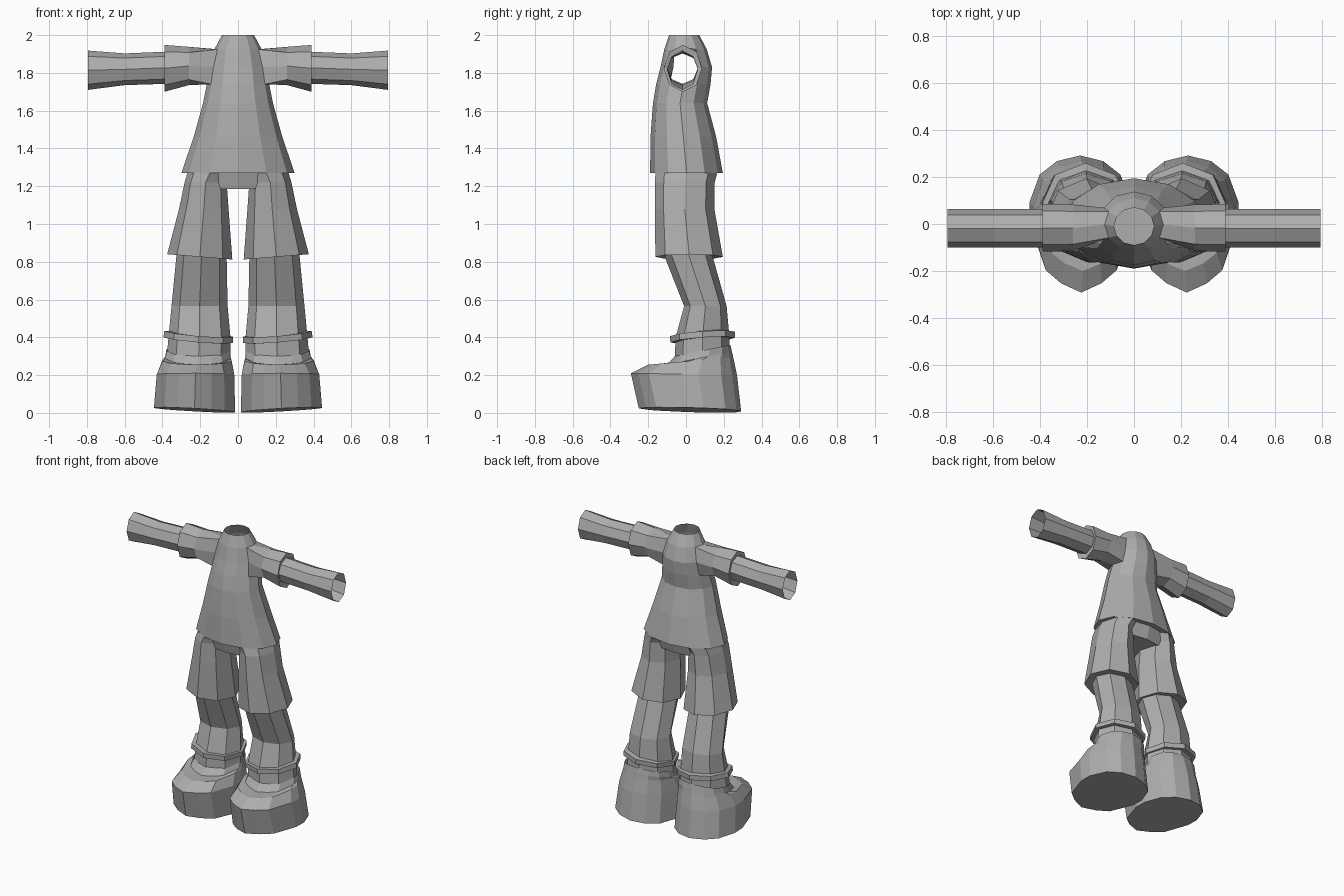
import bpy, bmesh, math

if "Cube" in bpy.data.objects:
    bpy.data.objects.remove(bpy.data.objects["Cube"])

grey = bpy.data.materials.new("grey")
grey.diffuse_color = (0.42, 0.42, 0.42, 1)
grey.use_nodes = True
grey.node_tree.nodes["Principled BSDF"].inputs["Base Color"].default_value = grey.diffuse_color


def finish(bm, name, mirror=False):
    bmesh.ops.recalc_face_normals(bm, faces=bm.faces)
    me = bpy.data.meshes.new(name)
    bm.to_mesh(me)
    bm.free()
    me.materials.append(grey)
    ob = bpy.data.objects.new(name, me)
    bpy.context.collection.objects.link(ob)
    if mirror:
        mod = ob.modifiers.new("mirror", 'MIRROR')
        mod.use_mirror_merge = False
    return ob


def circle(n):
    return [(math.cos(math.tau * k / n), math.sin(math.tau * k / n)) for k in range(n)]


def ring(bm, shape, x0, x1, y0, y1, z, tx=0.0, ty=0.0):
    """Fit a unit outline to a box at height z, tilted by tx along x and ty along y."""
    cx, rx, cy, ry = (x0 + x1) / 2, (x1 - x0) / 2, (y0 + y1) / 2, (y1 - y0) / 2
    return [bm.verts.new((cx + rx * u, cy + ry * v, z + tx * u + ty * v)) for u, v in shape]


def bridge(bm, a, b, skip=()):
    n = len(a)
    for k in range(n):
        if k not in skip:
            bm.faces.new((a[k], a[(k + 1) % n], b[(k + 1) % n], b[k]))


def loft(name, shape, rows, bottom=False, top=False, mirror=False):
    bm = bmesh.new()
    rings = [ring(bm, shape, *r) for r in rows]
    for a, b in zip(rings, rings[1:]):
        bridge(bm, a, b)
    if top:
        bm.faces.new(rings[0])
    if bottom:
        bm.faces.new(rings[-1])
    return finish(bm, name, mirror)


# Shirt: half width, front, back, height; the first row is the turned-in hem
bm = bmesh.new()
rows = [(.255, -.15, .15, 1.275), (.30, -.19, .195, 1.27), (.235, -.188, .16, 1.46),
        (.185, -.175, .112, 1.64), (.165, -.158, .13, 1.74), (.15, -.135, .138, 1.83),
        (.125, -.115, .11, 1.925), (.085, -.09, .07, 2.0)]
body = [ring(bm, circle(12), -w, w, f, b, z) for w, f, b, z in rows]
for i in range(len(body) - 1):
    bridge(bm, body[i], body[i + 1], skip=(11, 0, 5, 6) if i in (4, 5) else ())

# Sleeves and forearms grow out of the shoulder openings: x, front, back, bottom, top
arm = [(.26, -.115, .083, 1.735, 1.938), (.39, -.118, .085, 1.70, 1.948),
       (.385, -.10, .063, 1.742, 1.912), (.60, -.10, .063, 1.735, 1.903),
       (.795, -.10, .063, 1.71, 1.918)]
for side in (1, -1):
    f, m, b = (11, 0, 1) if side > 0 else (7, 6, 5)
    prev = [body[4][f], body[4][m], body[4][b], body[5][b],
            body[6][b], body[6][m], body[6][f], body[5][f]]
    for x, y0, y1, z0, z1 in arm:
        cur = []
        for k in range(8):
            a = math.radians(225 + 45 * k)
            cur.append(bm.verts.new((side * x, (y0 + y1) / 2 + (y1 - y0) / 2 * math.cos(a),
                                     (z0 + z1) / 2 + (z1 - z0) / 2 * math.sin(a))))
        bridge(bm, prev, cur)
        prev = cur
finish(bm, "shirt_and_arms")

# Hips under the shirt
loft("hips", circle(12), [(-.262, .262, -.155, .155, 1.276),
                          (-.25, .25, -.13, .13, 1.185)], bottom=True, top=True)

# Trouser leg, turned-in hem, lower leg and ankle
loft("leg", circle(8), [
    (.03, .268, -.162, .165, 1.27),
    (.06, .283, -.164, .152, 1.22),
    (.05, .312, -.165, .15, 1.08),
    (.03, .375, -.162, .195, .826, .014),
    (.06, .325, -.115, .14, .832, .01),
    (.055, .352, -.01, .215, .565),
    (.04, .368, -.055, .23, .40),
    (.04, .38, -.06, .23, .27),
], mirror=True)

# Ankle band
loft("ankle_band", circle(8), [
    (.055, .362, -.05, .225, .42, .015, .015),
    (.025, .39, -.085, .26, .418, .015, .012),
    (.027, .395, -.083, .258, .385, .015, .012),
    (.045, .365, -.05, .225, .385, .015, .012),
], mirror=True)

# Chunky shoe with a pointed toe and a high heel counter
half = [(.42, -.86), (.74, -.66), (1, -.05), (1, .27), (.8, .7), (.46, .91)]
shoe = [(0, -1)] + half + [(0, 1)] + [(-u, v) for u, v in reversed(half)]
loft("shoe", shoe, [
    (.045, .378, -.06, .235, .33, 0, .03),
    (.04, .385, -.10, .243, .29, 0, .035),
    (.035, .40, -.20, .25, .275, 0, .02),
    (.02, .43, -.292, .27, .205, 0, -.005),
    (.015, .445, -.25, .292, .016, .012, -.008),
], bottom=True, mirror=True)
